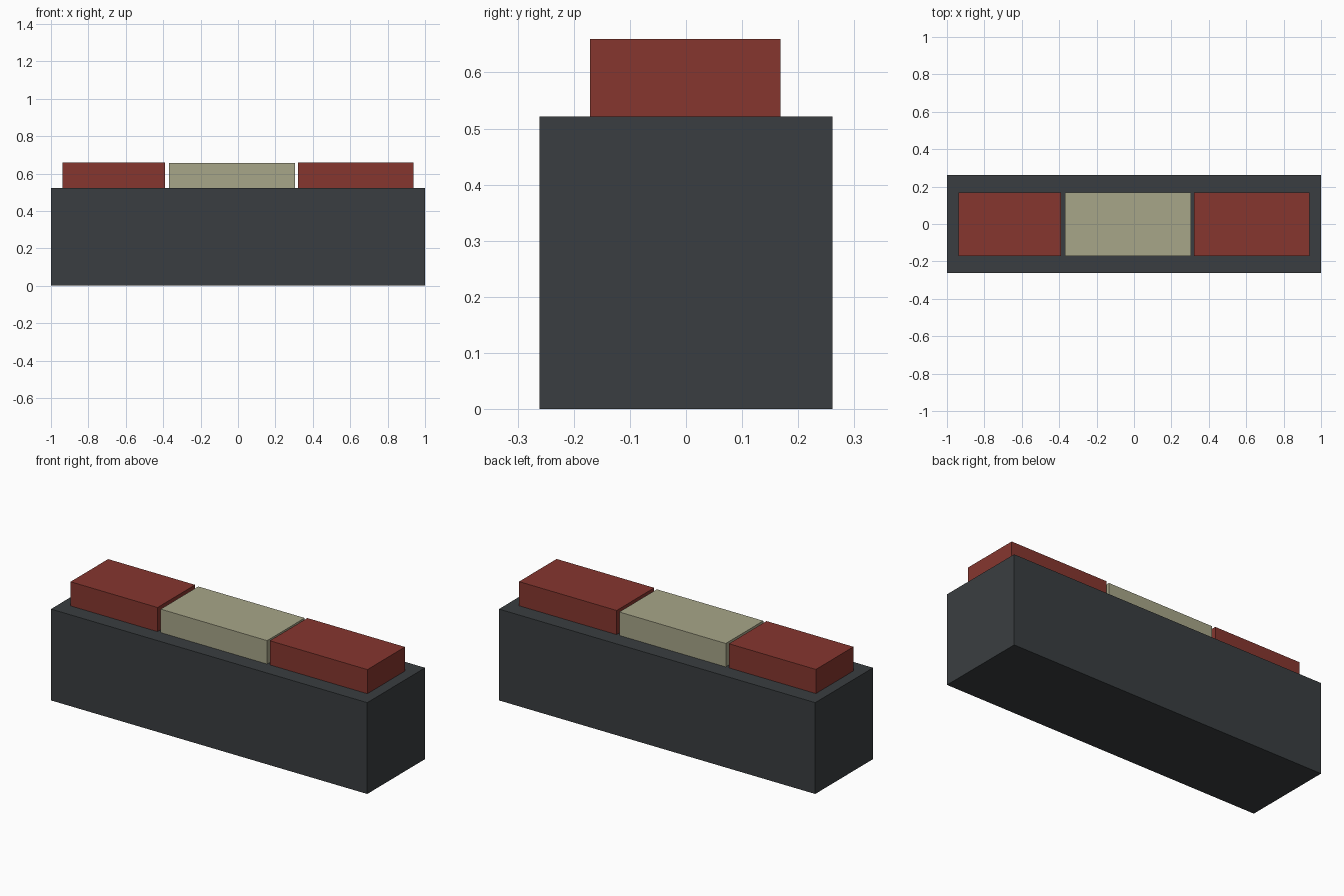
import bpy

if "Cube" in bpy.data.objects:
    bpy.data.objects.remove(bpy.data.objects["Cube"])


def material(name, color):
    mat = bpy.data.materials.new(name)
    mat.diffuse_color = (*color, 1)
    mat.use_nodes = True
    mat.node_tree.nodes["Principled BSDF"].inputs["Base Color"].default_value = mat.diffuse_color
    return mat


def box(name, x, y, z, mat):
    """Box spanning the given (min, max) ranges."""
    spans = (x, y, z)
    bpy.ops.mesh.primitive_cube_add(size=1, location=[(a + b) / 2 for a, b in spans])
    obj = bpy.context.object
    obj.name = name
    obj.scale = [b - a for a, b in spans]
    bpy.ops.object.transform_apply(location=False, rotation=False, scale=True)
    obj.data.materials.append(mat)
    return obj


dark = material("dark_grey", (0.042, 0.048, 0.052))
red = material("red", (0.24, 0.037, 0.028))
beige = material("beige", (0.39, 0.38, 0.25))

BASE_TOP = 0.522
depth = (-0.171, 0.168)

# Long base block
box("base", (-1, 1), (-0.261, 0.261), (0, BASE_TOP), dark)

# Row of three blocks on top, separated by narrow gaps
for name, x, top, mat in (
    ("left_block", (-0.939, -0.389), 0.660, red),
    ("middle_block", (-0.369, 0.304), 0.656, beige),
    ("right_block", (0.321, 0.938), 0.660, red),
):
    box(name, x, depth, (BASE_TOP, top), mat)
